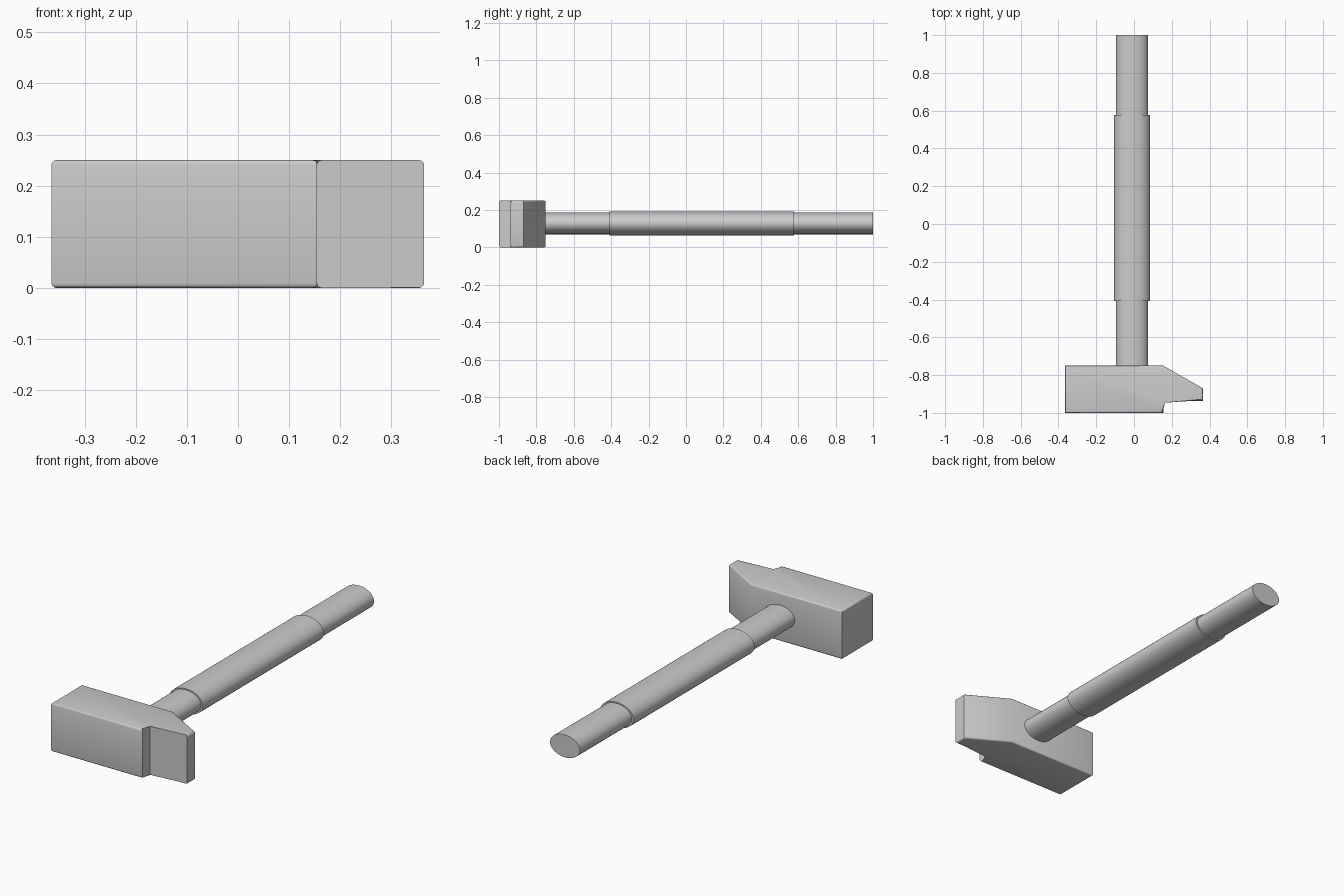
import bpy, bmesh, math

if "Cube" in bpy.data.objects:
    bpy.data.objects.remove(bpy.data.objects["Cube"])


def prism(name, pts, to_3d, smooth=False, bevel=0.0):
    """Extrude a 2D outline between two ends; to_3d(u, v, end) places each point."""
    bm = bmesh.new()
    a, b = ([bm.verts.new(to_3d(u, v, end)) for u, v in pts] for end in (0, 1))
    n = len(pts)
    caps = [bm.faces.new(a), bm.faces.new(b)]
    for i in range(n):
        j = (i + 1) % n
        bm.faces.new((a[i], a[j], b[j], b[i]))
    if bevel:
        rim = list({e for f in caps for e in f.edges})
        bmesh.ops.bevel(bm, geom=rim, offset=bevel, segments=3,
                        profile=0.5, affect='EDGES')
    bmesh.ops.recalc_face_normals(bm, faces=bm.faces)
    me = bpy.data.meshes.new(name)
    bm.to_mesh(me)
    bm.free()
    ob = bpy.data.objects.new(name, me)
    bpy.context.collection.objects.link(ob)
    if smooth:
        bpy.ops.object.select_all(action='DESELECT')
        ob.select_set(True)
        bpy.context.view_layer.objects.active = ob
        bpy.ops.object.shade_smooth_by_angle(angle=math.radians(32))
    return ob


def oval_rod(name, rx, rz, y0, y1, cx=-0.01, cz=0.128, sides=64):
    ring = [(cx + rx * math.cos(2 * math.pi * i / sides),
             cz + rz * math.sin(2 * math.pi * i / sides)) for i in range(sides)]
    return prism(name, ring, lambda u, v, e: (u, (y0, y1)[e], v), smooth=True)


# Hammer head: block with stepped, tapered peen, rounded top and bottom rims
outline = [(-0.365, -1.0), (0.155, -1.0), (0.155, -0.937), (0.364, -0.937),
           (0.364, -0.87), (0.155, -0.75), (-0.365, -0.75)]
prism("hammer_head", outline, lambda u, v, e: (u, v, 0.25 * e),
      smooth=True, bevel=0.009)

# Oval handle and slightly thicker grip sleeve
oval_rod("handle", 0.085, 0.058, -0.78, 1.0)
oval_rod("grip_sleeve", 0.095, 0.064, -0.408, 0.577)
